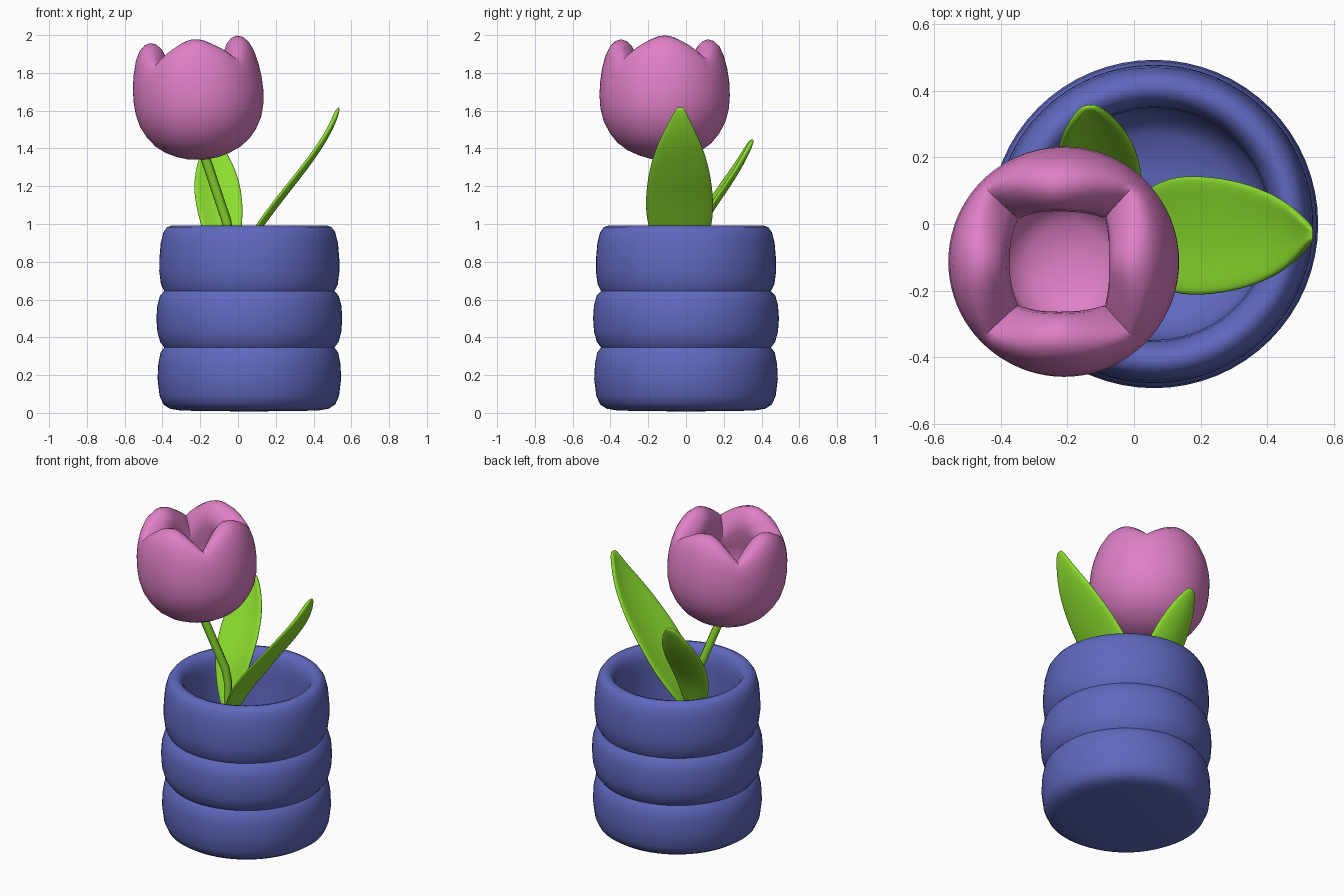
import bpy, bmesh, math
from mathutils import Vector

if "Cube" in bpy.data.objects:
    bpy.data.objects.remove(bpy.data.objects["Cube"])


def material(name, rgb):
    m = bpy.data.materials.new(name)
    m.diffuse_color = (*rgb, 1)
    m.use_nodes = True
    m.node_tree.nodes["Principled BSDF"].inputs["Base Color"].default_value = m.diffuse_color
    return m


BLUE = material("pot blue", (0.115, 0.14, 0.52))
PINK = material("petal pink", (0.74, 0.215, 0.565))
GREEN = material("leaf green", (0.26, 0.72, 0.027))


def finish(name, bm, mat, angle=180):
    bmesh.ops.recalc_face_normals(bm, faces=bm.faces)
    me = bpy.data.meshes.new(name)
    bm.to_mesh(me)
    bm.free()
    ob = bpy.data.objects.new(name, me)
    bpy.context.collection.objects.link(ob)
    me.materials.append(mat)
    bpy.ops.object.select_all(action='DESELECT')
    ob.select_set(True)
    bpy.context.view_layer.objects.active = ob
    bpy.ops.object.shade_smooth_by_angle(angle=math.radians(angle))
    return ob


def loft(bm, rings, closed=True):
    """Bridge equal-length rows of vertices with quads."""
    for a, b in zip(rings, rings[1:]):
        n = len(a)
        for i in range(n if closed else n - 1):
            j = (i + 1) % n
            bm.faces.new((a[i], a[j], b[j], b[i]))


def lathe(name, point, rows, segs, mat, angle):
    """point(row, theta) -> (r, z); the end rows are closed with caps."""
    bm = bmesh.new()
    rings = []
    for k in range(rows):
        ring = []
        for i in range(segs):
            t = 2 * math.pi * i / segs
            r, z = point(k, t)
            ring.append(bm.verts.new((r * math.cos(t), r * math.sin(t), z)))
        rings.append(ring)
    loft(bm, rings)
    for end in (rings[0], rings[-1]):
        bm.faces.new(end)
    return finish(name, bm, mat, angle)


# Pot: three stacked bulges, rounded rim, hollow inside
pot_profile = [
    (0.05, 0.008), (0.36, 0.012), (0.42, 0.022), (0.455, 0.045), (0.475, 0.09), (0.486, 0.18),
    (0.482, 0.26), (0.47, 0.32), (0.45, 0.346),
    (0.472, 0.375), (0.487, 0.43), (0.492, 0.50), (0.487, 0.57), (0.473, 0.62), (0.45, 0.645),
    (0.468, 0.68), (0.477, 0.75), (0.476, 0.82), (0.469, 0.90), (0.455, 0.955), (0.436, 0.983),
    (0.41, 0.992), (0.385, 0.983), (0.365, 0.955), (0.353, 0.91), (0.348, 0.85),
    (0.348, 0.30), (0.33, 0.18), (0.27, 0.12), (0.15, 0.10), (0.03, 0.095)]
pot = lathe("pot", lambda k, t: pot_profile[k], len(pot_profile), 64, BLUE, 50)
pot.location = (0.06, 0, 0)

# Tulip head: shared lower cup, then petal-peak and valley profiles blended by angle
cup = [(0.02, 0.0), (0.08, 0.006), (0.14, 0.024), (0.20, 0.052), (0.25, 0.09), (0.29, 0.14),
       (0.322, 0.20), (0.34, 0.27), (0.345, 0.34), (0.342, 0.41)]
peak = cup + [(0.332, 0.48), (0.314, 0.55), (0.29, 0.60), (0.262, 0.628), (0.23, 0.638),
              (0.20, 0.628), (0.172, 0.60), (0.155, 0.56), (0.15, 0.50)]
valley = cup + [(0.335, 0.455), (0.325, 0.49), (0.312, 0.512), (0.295, 0.52), (0.272, 0.515),
                (0.245, 0.50), (0.218, 0.48), (0.195, 0.455), (0.185, 0.42)]
inside = [(0.19, 0.38), (0.20, 0.30), (0.18, 0.22), (0.12, 0.17), (0.03, 0.155)]
peak += inside
valley += inside


def petal_point(k, t):
    w = abs(math.cos(2 * t)) ** 0.85
    (r0, z0), (r1, z1) = valley[k], peak[k]
    return r0 + (r1 - r0) * w, z0 + (z1 - z0) * w


head = lathe("flower_head", petal_point, len(peak), 80, PINK, 60)
head.location = (-0.18, -0.113, 1.342)
head.rotation_euler = (0, math.radians(-5), 0)

# Stem: upright in the pot, then leaning to the flower
curve = bpy.data.curves.new("stem", 'CURVE')
curve.dimensions = '3D'
curve.bevel_depth = 0.026
curve.bevel_resolution = 1
curve.use_fill_caps = True
path = [(-0.05, -0.03, 0.10), (-0.05, -0.03, 0.85), (-0.05, -0.03, 0.94),
        (-0.062, -0.038, 1.02), (-0.18, -0.11, 1.37)]
spline = curve.splines.new('POLY')
spline.points.add(len(path) - 1)
for p, co in zip(spline.points, path):
    p.co = (*co, 1)
stem = bpy.data.objects.new("stem", curve)
bpy.context.collection.objects.link(stem)
curve.materials.append(GREEN)


# Leaves: creased blades along a path of (x, y, z, half width)
def leaf(name, rows, side, lift):
    bm = bmesh.new()
    side = Vector(side).normalized()
    pts = [Vector(r[:3]) for r in rows]
    rings = []
    for i, r in enumerate(rows):
        along = (pts[min(i + 1, len(pts) - 1)] - pts[max(i - 1, 0)]).normalized()
        up = along.cross(side).normalized()
        if up.z < 0:
            up = -up
        w = r[3]
        rings.append([bm.verts.new(pts[i] + side * (w * u) + up * (lift * u * u * w / 0.15))
                      for u in (-1, -0.55, 0, 0.55, 1)])
    loft(bm, rings, closed=False)
    ob = finish(name, bm, GREEN)
    solid = ob.modifiers.new("thickness", 'SOLIDIFY')
    solid.thickness = 0.025
    solid.offset = 0
    sub = ob.modifiers.new("smooth", 'SUBSURF')
    sub.levels = sub.render_levels = 2


leaf("right_leaf", [
    (-0.05, -0.03, 0.70, 0.03), (0.03, -0.03, 0.86, 0.125), (0.12, -0.033, 0.985, 0.178),
    (0.22, -0.035, 1.12, 0.184), (0.34, -0.035, 1.27, 0.165), (0.44, -0.035, 1.41, 0.122),
    (0.50, -0.033, 1.52, 0.068), (0.535, -0.03, 1.62, 0.018)], (0, 1, 0), 0.018)
leaf("back_leaf", [
    (-0.055, -0.02, 0.72, 0.03), (-0.075, 0.03, 0.86, 0.085), (-0.09, 0.085, 0.99, 0.112),
    (-0.10, 0.14, 1.08, 0.126), (-0.113, 0.21, 1.18, 0.128), (-0.122, 0.28, 1.29, 0.104),
    (-0.13, 0.325, 1.38, 0.066), (-0.135, 0.355, 1.45, 0.018)], (1, 0.1, 0), 0.035)
